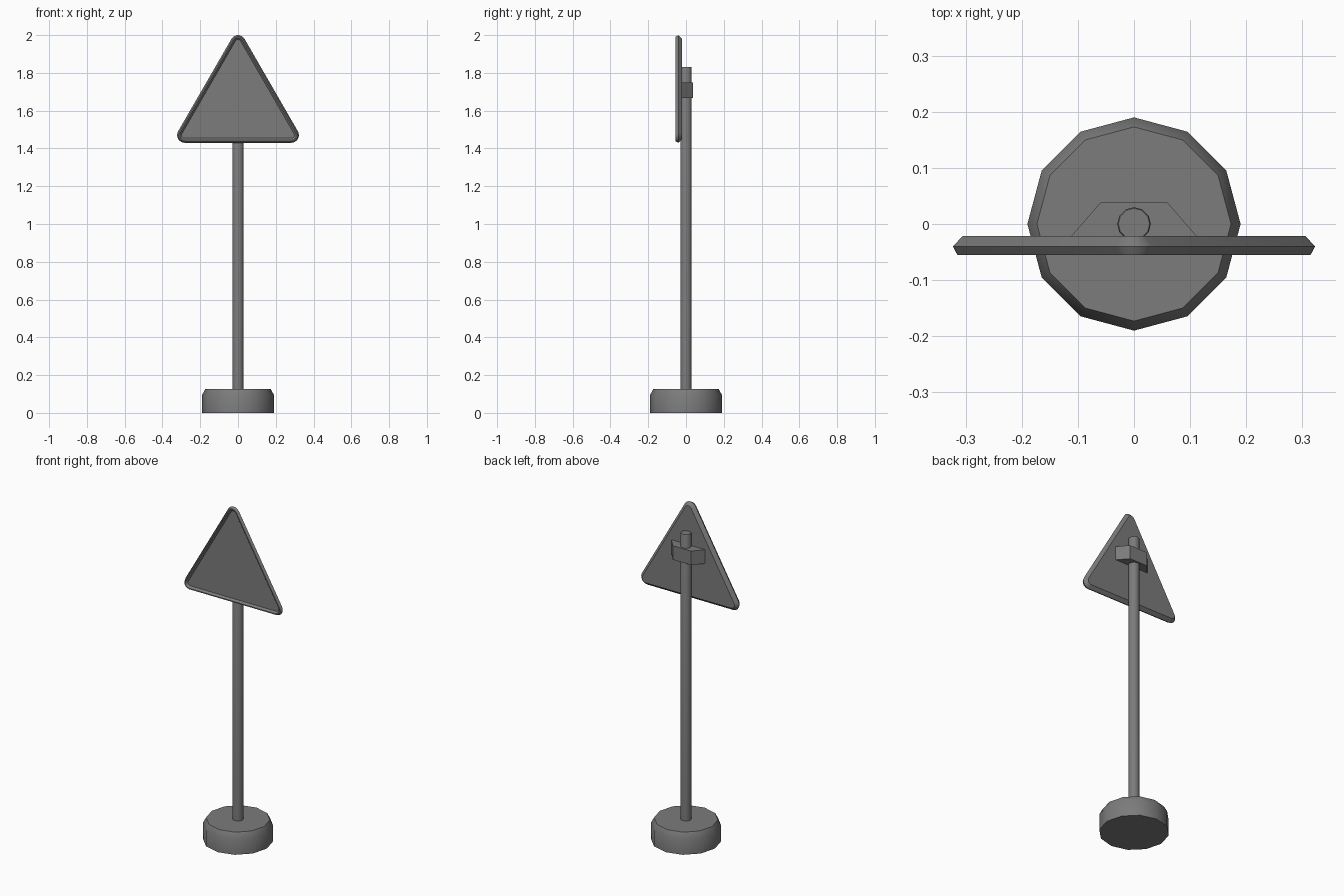
import bpy, bmesh, math
from mathutils import Vector

cube = bpy.data.objects.get("Cube")
if cube:
    bpy.data.objects.remove(cube, do_unlink=True)

GREY = (0.2, 0.2, 0.2, 1)
grey = bpy.data.materials.new("mid_grey")
grey.use_nodes = True
grey.diffuse_color = GREY
grey.node_tree.nodes["Principled BSDF"].inputs["Base Color"].default_value = GREY


def loft(name, rings, smooth=True):
    """Skin a list of matching closed rings and cap both ends."""
    bm = bmesh.new()
    loops = [[bm.verts.new(p) for p in ring] for ring in rings]
    n = len(loops[0])
    for a, b in zip(loops, loops[1:]):
        for i in range(n):
            j = (i + 1) % n
            bm.faces.new((a[i], a[j], b[j], b[i]))
    bm.faces.new(loops[0][::-1])
    bm.faces.new(loops[-1])
    bmesh.ops.recalc_face_normals(bm, faces=bm.faces)
    mesh = bpy.data.meshes.new(name)
    bm.to_mesh(mesh)
    bm.free()
    mesh.materials.append(grey)
    obj = bpy.data.objects.new(name, mesh)
    bpy.context.collection.objects.link(obj)
    if smooth:
        bpy.ops.object.select_all(action="DESELECT")
        obj.select_set(True)
        bpy.context.view_layer.objects.active = obj
        bpy.ops.object.shade_smooth_by_angle(angle=math.radians(40))
    return obj


def circle(radius, z, sides=12):
    steps = [math.tau * i / sides for i in range(sides)]
    return [Vector((radius * math.cos(t), radius * math.sin(t), z)) for t in steps]


def rounded_triangle(radius, y, half=0.283, low=1.47, steps=5):
    """Upright equilateral triangle whose corners are arcs of the given radius."""
    centres = [(half, low, -90), (0, low + half * math.sqrt(3), 30), (-half, low, 150)]
    ring = []
    for x, z, start in centres:
        for k in range(steps + 1):
            t = math.radians(start + 120 * k / steps)
            ring.append(Vector((x + radius * math.cos(t), y, z + radius * math.sin(t))))
    return ring


# Weighted foot with a chamfered upper rim
loft("base", [circle(0.19, 0), circle(0.19, 0.095), circle(0.173, 0.127)])

# Post with a slightly eased top
loft("post", [circle(0.03, 0.12), circle(0.03, 1.825), circle(0.028, 1.83)])

# Sign plate: back face, bevelled edge, raised rim, recessed panel
layers = [(0.022, -0.021), (0.04, -0.04), (0.032, -0.055), (0.026, -0.055), (0.016, -0.044)]
loft("sign_plate", [rounded_triangle(r, y) for r, y in layers])

# Tapered clamp joining the post to the plate
outline = [(0.112, -0.022), (0.06, 0.038), (-0.06, 0.038), (-0.112, -0.022)]
loft("clamp", [[Vector((x, y, z)) for x, y in outline] for z in (1.667, 1.75)], smooth=False)
